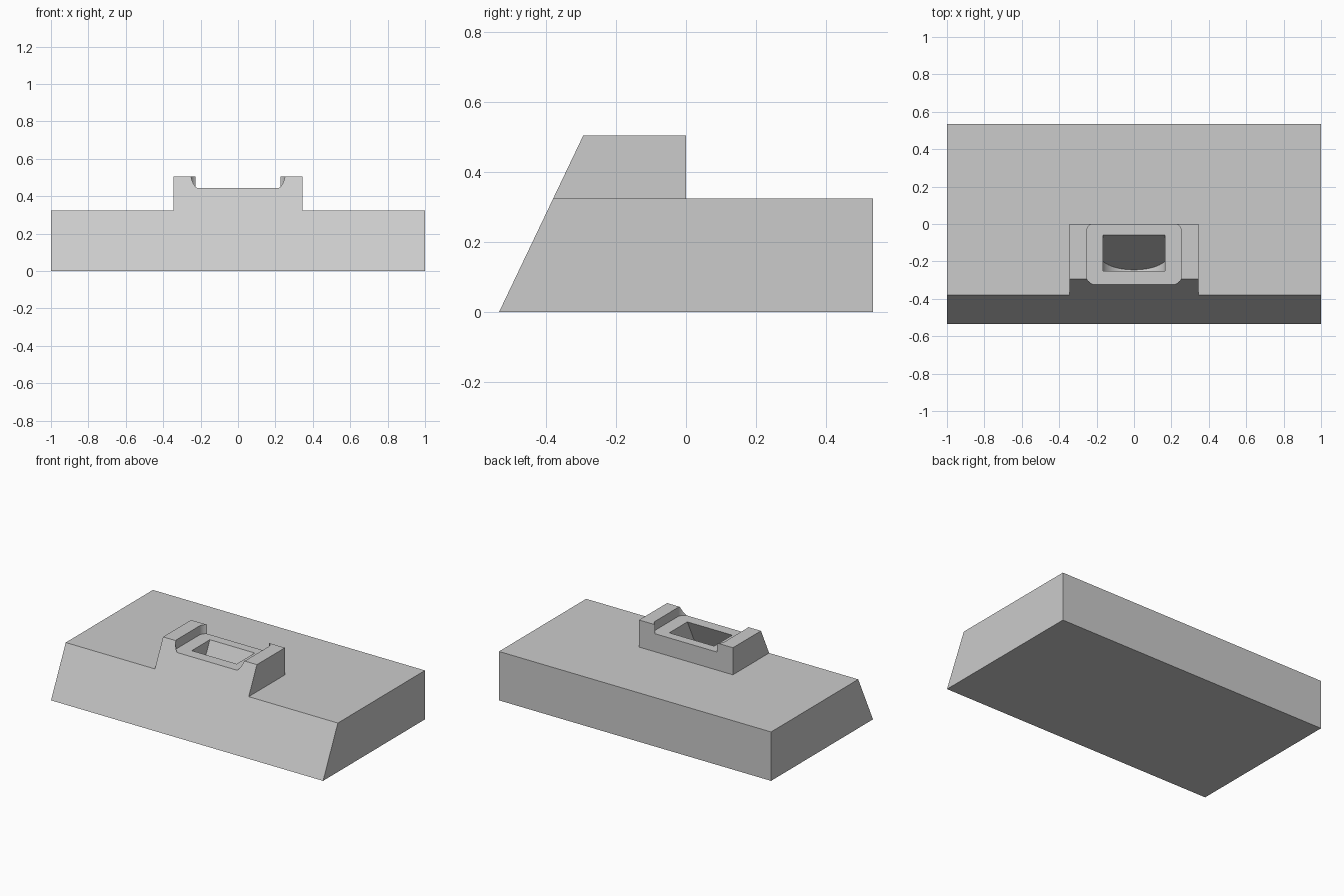
import bpy, bmesh, math
from mathutils import Vector

if "Cube" in bpy.data.objects:
    bpy.data.objects.remove(bpy.data.objects["Cube"], do_unlink=True)

grey = bpy.data.materials.new("matte_grey")
grey.use_nodes = True
grey.diffuse_color = (0.6, 0.6, 0.6, 1)
grey.node_tree.nodes["Principled BSDF"].inputs["Base Color"].default_value = (0.6, 0.6, 0.6, 1)

X, Y, Z = Vector((1, 0, 0)), Vector((0, 1, 0)), Vector((0, 0, 1))


def prism(name, points, u, v, origin, sweep):
    """Extrude a 2D profile, drawn on axes u and v from origin, along sweep."""
    bm = bmesh.new()
    base = bm.faces.new([bm.verts.new(origin + u * a + v * b) for a, b in points])
    grown = bmesh.ops.extrude_face_region(bm, geom=[base])["geom"]
    bmesh.ops.translate(bm, vec=sweep, verts=[e for e in grown if isinstance(e, bmesh.types.BMVert)])
    bmesh.ops.recalc_face_normals(bm, faces=bm.faces)
    mesh = bpy.data.meshes.new(name)
    bm.to_mesh(mesh)
    bm.free()
    mesh.materials.append(grey)
    obj = bpy.data.objects.new(name, mesh)
    bpy.context.collection.objects.link(obj)
    return obj


def arc(cx, cy, r, start, end, steps=10):
    angles = [math.radians(start + (end - start) * i / steps) for i in range(steps + 1)]
    return [(cx + r * math.cos(a), cy + r * math.sin(a)) for a in angles]


HALF_Y, TOP, DECK, NOTCH = 0.535, 0.505, 0.325, 0.445
LEAN = 0.155 / DECK                      # run of the front slope per unit of height
BOSS_X = 0.345

# Body: wedge-fronted block, full height
body = prism("wedge_block", [(-HALF_Y, 0), (HALF_Y, 0), (HALF_Y, TOP), (-HALF_Y + TOP * LEAN, TOP)],
             Y, Z, -X, 2 * X)

# Deck cutter: U-shaped plan that leaves the raised block standing
deck = prism("deck_cutter", [(-1.2, -0.8), (-BOSS_X, -0.8), (-BOSS_X, 0), (BOSS_X, 0),
                             (BOSS_X, -0.8), (1.2, -0.8), (1.2, 0.8), (-1.2, 0.8)],
             X, Y, DECK * Z, 0.5 * Z)

# Notch cutter: rounded rectangle through the top of the raised block
cx, y0, y1, r = 0.255, -0.325, 0.005, 0.05
rounded = (arc(cx - r, y1 - r, r, 0, 90) + arc(r - cx, y1 - r, r, 90, 180)
           + arc(r - cx, y0 + r, r, 180, 270) + arc(cx - r, y0 + r, r, 270, 360))
notch = prism("notch_cutter", rounded, X, Y, NOTCH * Z, 0.3 * Z)

# Pocket cutter: slanted slot parallel to the front, with a round bottom
down = Vector((0, -LEAN, -1)).normalized()
out = Vector((0, -1, LEAN)).normalized()
half, side, sag = 0.165, 0.325, 0.105
radius = (half ** 2 + sag ** 2) / (2 * sag)
spread = math.degrees(math.asin(half / radius))
bottom = arc(0, side + sag - radius, radius, 90 - spread, 90 + spread, 24)
thickness = 0.19 / math.sqrt(1 + LEAN ** 2)
pocket = prism("pocket_cutter", [(-half, -0.12), (half, -0.12)] + bottom,
               X, down, Vector((0, -0.06, NOTCH)), out * thickness)

# Carve the block
bpy.context.view_layer.objects.active = body
for cutter in (deck, notch, pocket):
    cutter.hide_render = True
    mod = body.modifiers.new(cutter.name, "BOOLEAN")
    mod.operation, mod.solver, mod.object = "DIFFERENCE", "EXACT", cutter
    bpy.ops.object.modifier_apply(modifier=mod.name)
    bpy.data.objects.remove(cutter, do_unlink=True)

bpy.ops.object.select_all(action="DESELECT")
body.select_set(True)
bpy.ops.object.shade_smooth_by_angle(angle=math.radians(30))
